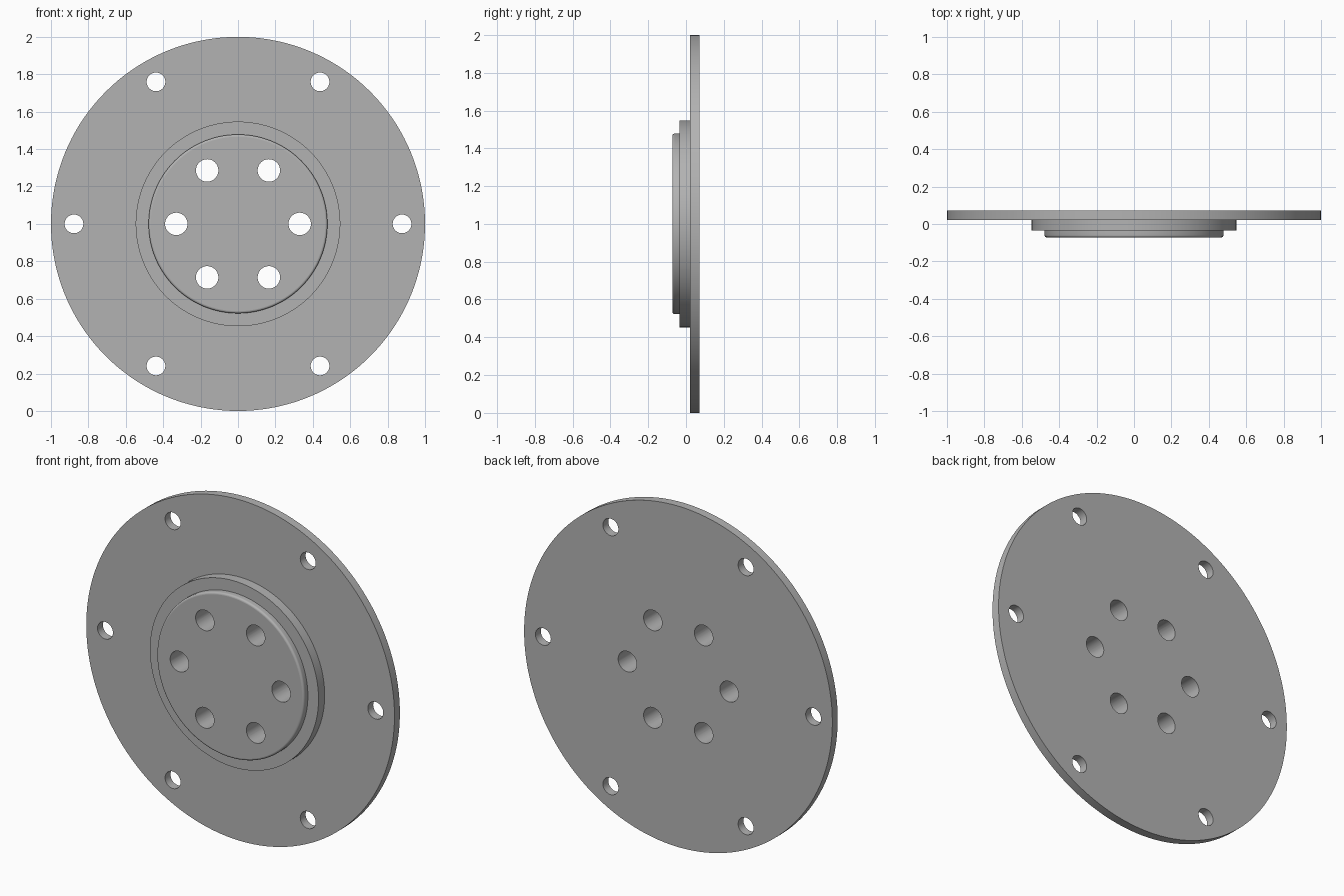
import bpy, bmesh, math
from mathutils import Matrix, Vector

cube = bpy.data.objects.get("Cube")
if cube:
    bpy.data.objects.remove(cube, do_unlink=True)

CENTRE = Vector((0, 0, 1))
BACK, FLANGE, STEP, FRONT = 0.072, 0.022, -0.035, -0.072
FILLET = 0.012

steel = bpy.data.materials.new("grey metal")
steel.use_nodes = True
grey = (0.45, 0.45, 0.45, 1)
steel.diffuse_color = grey
steel.node_tree.nodes["Principled BSDF"].inputs["Base Color"].default_value = grey


def add_object(name, bm):
    bmesh.ops.recalc_face_normals(bm, faces=bm.faces)
    mesh = bpy.data.meshes.new(name)
    bm.to_mesh(mesh)
    bm.free()
    mesh.materials.append(steel)
    obj = bpy.data.objects.new(name, mesh)
    bpy.context.collection.objects.link(obj)
    return obj


def lathe(name, profile, steps):
    """Turn a (radius, y) profile around the y axis through CENTRE."""
    bm = bmesh.new()
    verts = [bm.verts.new((r, y, CENTRE.z)) for r, y in profile]
    edges = [bm.edges.new(pair) for pair in zip(verts, verts[1:])]
    bmesh.ops.spin(bm, geom=verts + edges, cent=CENTRE, axis=(0, 1, 0),
                   angle=math.tau, steps=steps)
    bmesh.ops.remove_doubles(bm, verts=bm.verts, dist=1e-5)
    return add_object(name, bm)


def hole_ring(bm, ring_radius, hole_radius, count=6):
    """Add a circle of drill cylinders running along y."""
    for i in range(count):
        a = math.tau * i / count
        pos = CENTRE + ring_radius * Vector((math.cos(a), 0, math.sin(a)))
        bmesh.ops.create_cone(
            bm, cap_ends=True, segments=48, radius1=hole_radius,
            radius2=hole_radius, depth=0.5,
            matrix=Matrix.Translation(pos) @ Matrix.Rotation(math.pi / 2, 4, "X"))


# Flange, raised step and pilot boss with a rounded front edge
pilot = 0.478
rounded = [(pilot - FILLET * (1 - math.cos(a)), FRONT + FILLET * (1 - math.sin(a)))
           for a in (math.pi / 2 * i / 5 for i in range(6))]
profile = [(0, BACK), (1, BACK), (1, FLANGE), (0.547, FLANGE), (0.547, STEP),
           (pilot, STEP)] + rounded + [(0, FRONT)]
disc = lathe("flanged_disc", profile, 144)

# Bolt holes: small ones in the flange, larger ones in the boss
bm = bmesh.new()
hole_ring(bm, 0.877, 0.05)
hole_ring(bm, 0.33, 0.06)
drills = add_object("hole_cutters", bm)
drills.hide_render = True

cut = disc.modifiers.new("bolt holes", "BOOLEAN")
cut.operation = "DIFFERENCE"
cut.solver = "EXACT"
cut.object = drills

bpy.ops.object.select_all(action="DESELECT")
bpy.context.view_layer.objects.active = disc
disc.select_set(True)
bpy.ops.object.modifier_apply(modifier=cut.name)
bpy.data.objects.remove(drills, do_unlink=True)

# Smooth round walls, flat front and back faces
bpy.ops.object.shade_smooth_by_angle(angle=math.radians(30))
for face in disc.data.polygons:
    if abs(face.normal.y) > 0.999:
        face.use_smooth = False
